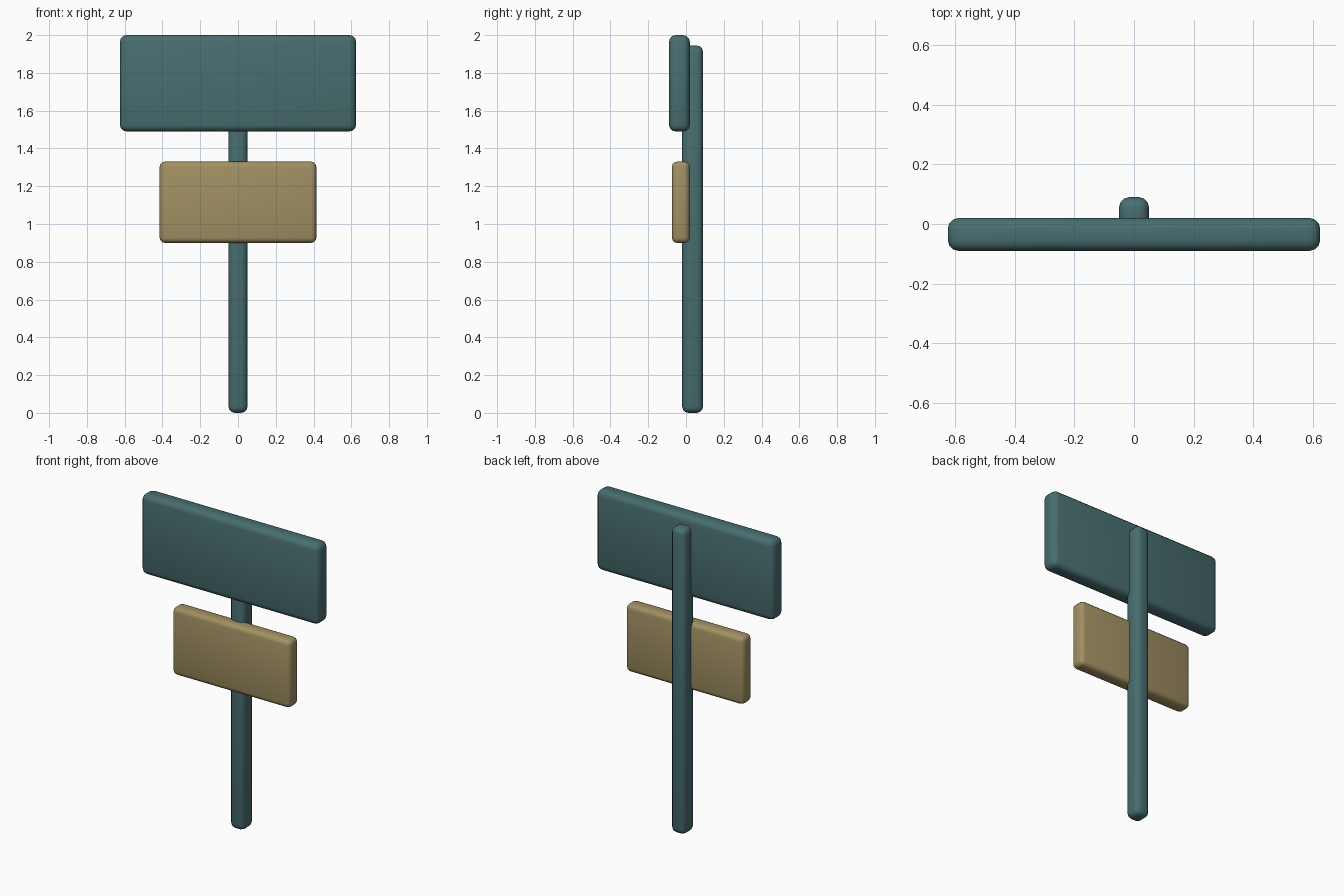
import bpy

cube = bpy.data.objects.get("Cube")
if cube:
    bpy.data.objects.remove(cube, do_unlink=True)


def make_material(name, colour):
    mat = bpy.data.materials.new(name)
    mat.use_nodes = True
    mat.diffuse_color = colour
    mat.node_tree.nodes["Principled BSDF"].inputs["Base Color"].default_value = colour
    return mat


def rounded_box(name, low, high, radius, mat):
    """Box between two corners with softly rounded edges."""
    bpy.ops.mesh.primitive_cube_add(
        size=1, location=[(a + b) / 2 for a, b in zip(low, high)])
    obj = bpy.context.object
    obj.name = name
    obj.scale = [b - a for a, b in zip(low, high)]
    bpy.ops.object.transform_apply(location=False, rotation=False, scale=True)
    obj.data.materials.append(mat)
    bevel = obj.modifiers.new("rounded edges", 'BEVEL')
    bevel.width = radius
    bevel.segments = 3
    bpy.ops.object.shade_smooth()
    return obj


teal = make_material("dark teal paint", (0.065, 0.155, 0.16, 1))
tan = make_material("tan paint", (0.36, 0.28, 0.125, 1))

# Upright post behind both boards
rounded_box("post", (-0.05, -0.02, 0), (0.05, 0.09, 1.945), 0.033, teal)

# Wide upper board and smaller lower board
rounded_box("upper_board", (-0.625, -0.09, 1.49), (0.625, 0.02, 2), 0.035, teal)
rounded_box("lower_board", (-0.415, -0.075, 0.9), (0.415, 0.02, 1.33), 0.028, tan)
